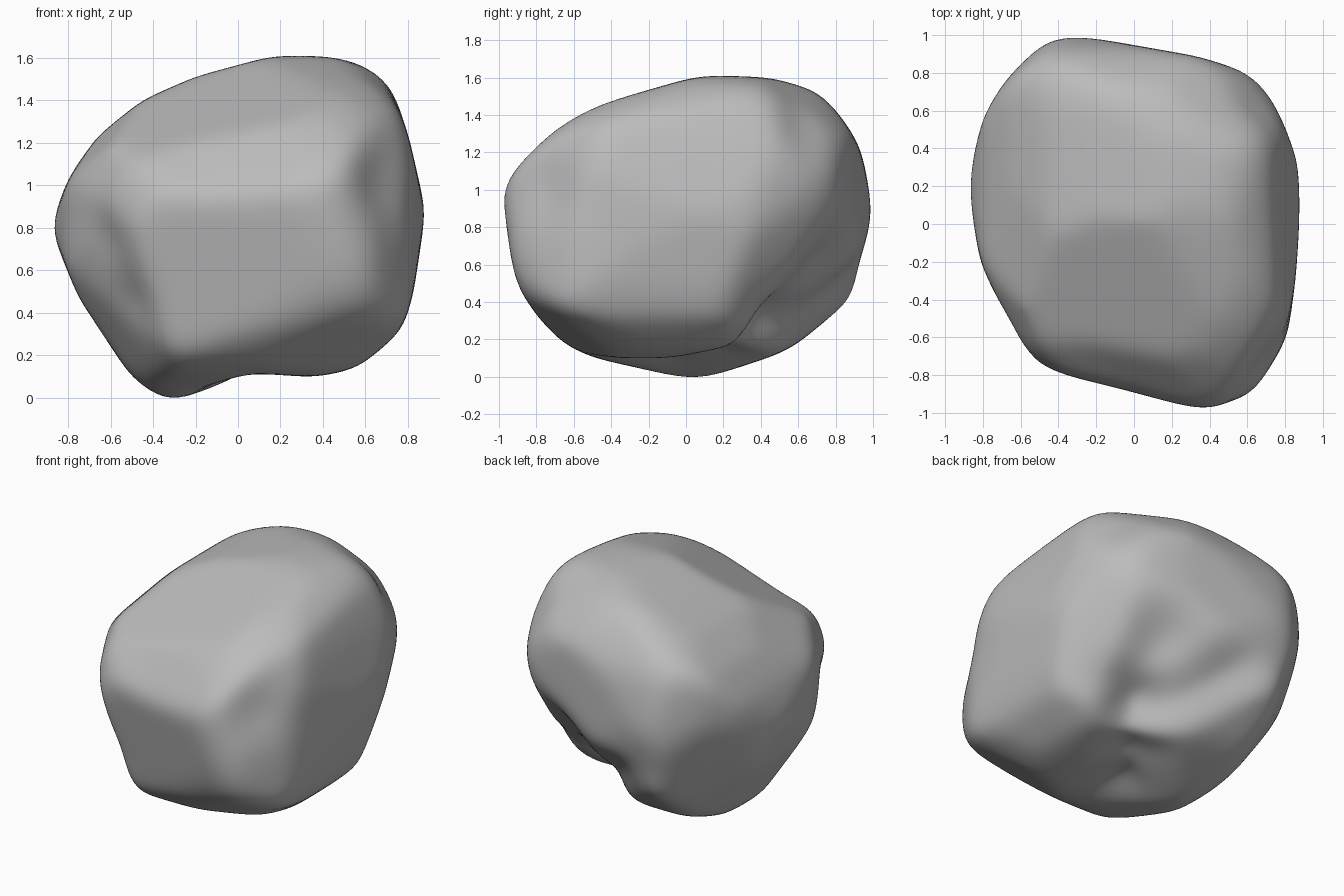
import bpy
import bmesh
from math import atan2, cos, exp, radians, sin
from mathutils import Vector

default_cube = bpy.data.objects.get("Cube")
if default_cube:
    bpy.data.objects.remove(default_cube, do_unlink=True)

MIDDLE = Vector((0, 0, .818))
TILT = radians(30)


def outline(points, right, up, lift=0.0, grow=1.006):
    """Profile seen along one direction, stored as a ring around the middle."""
    ring = [Vector((a, b - lift)) * grow for a, b in points]
    ring.sort(key=lambda p: atan2(p.y, p.x))
    return ring, Vector(right), Vector(up)


def tilted(points, side_x, side_y, height):
    """Profile seen diagonally from a corner, from above (1) or below (-1)."""
    toward = Vector((side_x, side_y, 0)).normalized()
    right = Vector((-toward.y, toward.x, 0))
    up = Vector((0, 0, cos(TILT))) - toward * sin(TILT) * height
    return outline(points, right, up, grow=1.012)


def reach(shape, direction):
    """Distance from the middle to the profile along a direction."""
    ring, right, up = shape
    ray = Vector((direction.dot(right), direction.dot(up)))
    if ray.length < .05:
        return 9.0
    for a, b in zip(ring, ring[1:] + ring[:1]):
        if a.x * ray.y - a.y * ray.x >= 0 and ray.x * b.y - ray.y * b.x >= 0:
            edge = b - a
            turn = ray.x * edge.y - ray.y * edge.x
            if turn > 1e-6:
                return (a.x * b.y - a.y * b.x) / turn
    return 9.0


def reach_flat(flat, direction):
    """Distance from the middle to a flat facet along a direction."""
    point, normal = flat
    slope = direction.dot(normal)
    return (point - MIDDLE).dot(normal) / slope if slope > .05 else 9.0


# Outer profiles of the boulder
front = outline([
    (-.88, .82), (-.8, 1.05), (-.66, 1.25), (-.45, 1.42), (-.2, 1.53),
    (.17, 1.63), (.36, 1.64), (.6, 1.59), (.72, 1.49), (.8, 1.25),
    (.88, .9), (.82, .5), (.77, .34), (.56, .16), (.36, .12), (.05, .14),
    (-.2, .04), (-.33, 0), (-.5, .12), (-.75, .5)],
    (1, 0, 0), (0, 0, 1), lift=MIDDLE.z)
side = outline([
    (-1, 1.1), (-.97, 1.22), (-.88, 1.32), (-.7, 1.41), (0, 1.61),
    (.12, 1.63), (.47, 1.62), (.7, 1.55), (.82, 1.42), (.93, 1.25),
    (1, .9), (.92, .62), (.9, .45), (.82, .33), (.5, .15), (.05, 0),
    (-.5, .13), (-.65, .2), (-.8, .35), (-.9, .5), (-.95, .7)],
    (0, 1, 0), (0, 0, 1), lift=MIDDLE.z)
plan = outline([
    (-.33, 1), (-.45, .98), (-.65, .8), (-.8, .57), (-.88, .2),
    (-.81, -.2), (-.72, -.4), (-.6, -.67), (-.45, -.8), (-.1, -.88),
    (.37, -1), (.63, -.9), (.81, -.6), (.85, -.3), (.88, .1),
    (.86, .35), (.72, .7), (.6, .8), (.35, .88)],
    (1, 0, 0), (0, 1, 0))
front_corner = tilted([
    (-.89, -.1), (-.87, .11), (-.72, .4), (-.17, .78), (.04, .89),
    (.29, .92), (.52, .89), (.73, .73), (.89, .57), (1.01, .31),
    (.97, .1), (.68, -.62), (.51, -.75), (.26, -.84), (.03, -.88),
    (-.57, -.76), (-.69, -.66), (-.8, -.45)], 1, -1, 1)
back_corner = tilted([
    (-1.01, .17), (-.86, .62), (-.69, .75), (-.22, .91), (.02, .9),
    (.21, .84), (.37, .73), (.65, .45), (.82, .32), (.89, .1),
    (.71, -.37), (.34, -.85), (.09, -.93), (-.1, -.9), (-.41, -.74),
    (-.48, -.55), (-.69, -.42), (-.94, -.05)], -1, 1, 1)
under_corner = tilted([
    (-1.09, -.25), (-.99, .29), (-.84, .58), (-.46, .9), (-.17, 1.02),
    (.07, .98), (.31, .98), (.88, .66), (.99, .48), (1.02, .14),
    (.85, -.31), (.6, -.61), (.33, -.82), (-.15, -.9), (-.46, -.78),
    (-.87, -.6), (-1.02, -.42)], 1, 1, -1)
shapes = [front, side, plan, front_corner, back_corner, under_corner]

# Flat facets: a point on each and its outward direction
top_slope = Vector((.45, -.9, 1.3)), Vector((-.28, -.45, 1)).normalized()
front_face = Vector((-.4, -.82, 1.03)), Vector((-.25, -1, -.21)).normalized()
flats = [top_slope, front_face]

# Hollows: place, depth and radius
hollows = [
    ((0, -.1, .12), .04, .15),      # groove beneath
    ((.25, .2, .18), .1, .17),      # groove deepening
    ((.44, .46, .3), .18, .22),     # groove under the back corner
    ((.42, .8, .58), .1, .2),       # groove turning up the back
    ((.64, .64, 1.42), .07, .15),   # notch in the top corner
    ((.38, .7, 1.56), .04, .14),    # notch running over the top
    ((.7, -.75, 1.05), .06, .2),    # dish beside the front face
    ((-.64, -.55, .8), .04, .14),   # crease at the left of the front
    ((-.52, -.58, .45), .04, .14),  # crease running down
]

# Boulder body, carved from a fine sphere
mesh = bpy.data.meshes.new("boulder")
boulder = bpy.data.objects.new("boulder", mesh)
bpy.context.collection.objects.link(boulder)
bm = bmesh.new()
bmesh.ops.create_icosphere(bm, subdivisions=6, radius=1)
for vert in bm.verts:
    direction = vert.co.normalized()
    length = min(reach(shape, direction) for shape in shapes)
    length = min([length] + [reach_flat(flat, direction) for flat in flats])
    surface = MIDDLE + direction * length
    sink = 0
    for place, depth, radius in hollows:
        gap = (surface - Vector(place)).length / radius
        sink += depth * exp(-gap * gap)
    vert.co = surface - direction * sink

# Weathered edges
for step in range(14):
    bmesh.ops.smooth_vert(bm, verts=bm.verts, factor=.5,
                          use_axis_x=True, use_axis_y=True, use_axis_z=True)

# Rest the boulder on the ground
lowest = min(vert.co.z for vert in bm.verts)
bmesh.ops.translate(bm, verts=bm.verts, vec=(0, 0, -lowest))
for face in bm.faces:
    face.smooth = True
bm.to_mesh(mesh)
bm.free()

# Stone colour
stone = bpy.data.materials.new("grey stone")
stone.use_nodes = True
colour = (.5, .5, .5, 1)
stone.diffuse_color = colour
stone.node_tree.nodes["Principled BSDF"].inputs["Base Color"].default_value = colour
mesh.materials.append(stone)
